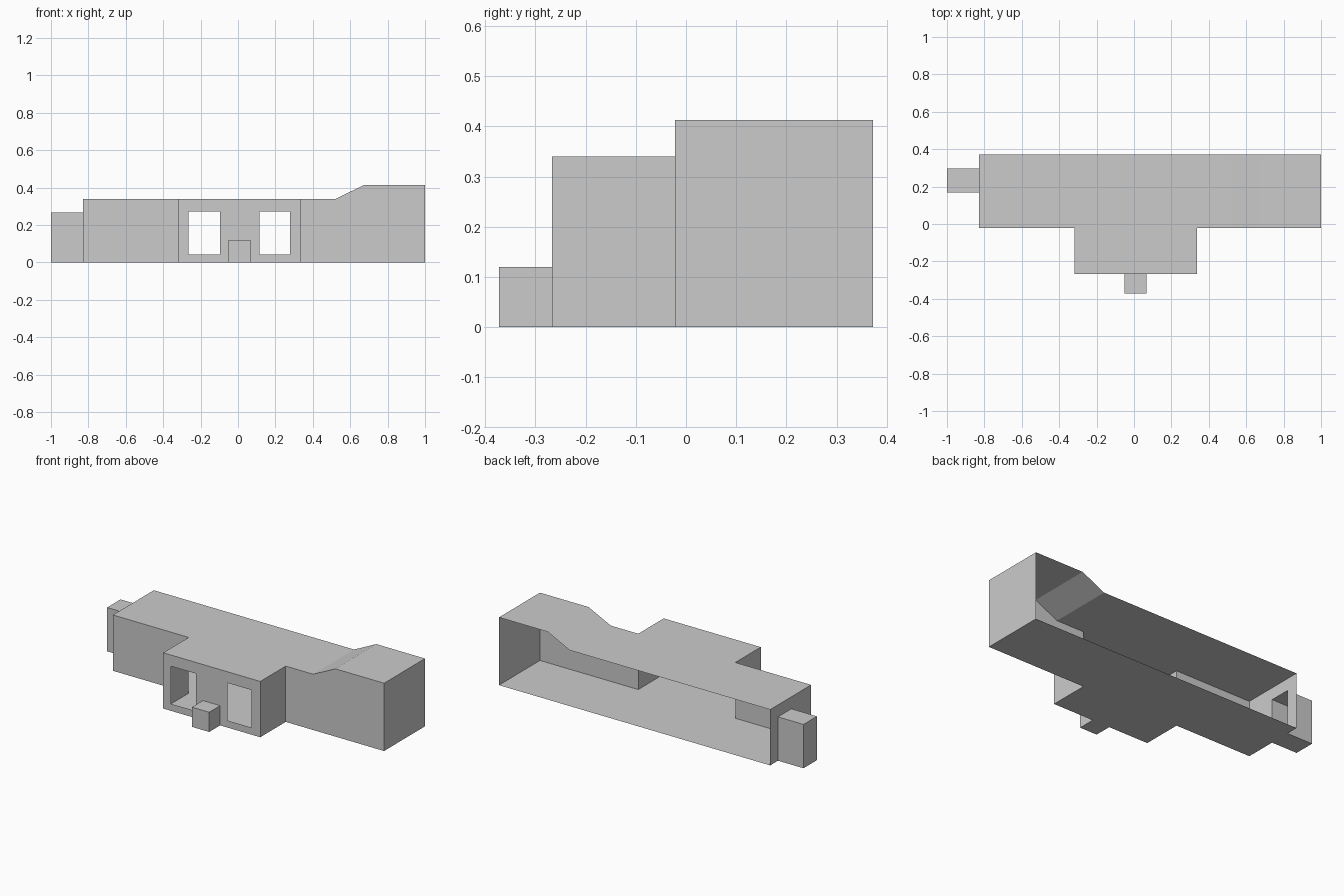
import bpy

if "Cube" in bpy.data.objects:
    bpy.data.objects.remove(bpy.data.objects["Cube"])

# Main plan lines and heights (thin-walled shell, open along the back)
XL, XR, YF, YB = -0.828, 1.0, -0.022, 0.372
BAY_L, BAY_R, BAY_Y = -0.317, 0.337, -0.267
POR_L, POR_R, POR_Y, POR_H = -0.05, 0.066, -0.372, 0.12
ANX_X, ANX_F, ANX_B, ANX_H = -1.0, 0.168, 0.297, 0.267
H, H2, RAMP0, RAMP1 = 0.34, 0.413, 0.522, 0.672
WIN_B, WIN_T = 0.043, 0.272


def sheet(name, polys):
    """Make one object from flat outlines."""
    verts, faces = [], []
    for p in polys:
        faces.append(list(range(len(verts), len(verts) + len(p))))
        verts += p
    me = bpy.data.meshes.new(name)
    me.from_pydata(verts, [], faces)
    ob = bpy.data.objects.new(name, me)
    bpy.context.collection.objects.link(ob)
    return ob


def wall(x0, y0, x1, y1, z0, z1):
    """Upright panel; outside is to the right of the walking direction."""
    return [(x0, y0, z0), (x1, y1, z0), (x1, y1, z1), (x0, y0, z1)]


def slab(x0, x1, y0, y1, z, up=True):
    p = [(x0, y0, z), (x1, y0, z), (x1, y1, z), (x0, y1, z)]
    return p if up else p[::-1]


# Floors of every part
sheet("floor", [
    slab(XL, XR, YF, YB, 0, False),
    slab(BAY_L, BAY_R, BAY_Y, YF, 0, False),
    slab(POR_L, POR_R, POR_Y, BAY_Y, 0, False),
    slab(ANX_X, XL, ANX_F, ANX_B, 0, False)])

# Hall roof: a profile swept from front to back, plus the flat bay roof
profile = [(XL, H), (RAMP0, H), (RAMP1, H2), (XR, H2)]
sheet("hall_roof", [[(a, YF, za), (b, YF, zb), (b, YB, zb), (a, YB, za)]
                    for (a, za), (b, zb) in zip(profile, profile[1:])])
sheet("bay_roof", [slab(BAY_L, BAY_R, BAY_Y, YF, H)])

# Hall front walls either side of the bay
sheet("hall_front_left", [wall(XL, YF, BAY_L, YF, 0, H)])
sheet("hall_front_right", [[(x, YF, z) for x, z in
      [(BAY_R, 0), (XR, 0), (XR, H2), (RAMP1, H2), (RAMP0, H), (BAY_R, H)]]])

# Hall end walls; the left one opens into the annex
sheet("hall_end_right", [wall(XR, YF, XR, YB, 0, H2)])
sheet("hall_end_left", [
    wall(XL, YB, XL, ANX_B, 0, H),
    wall(XL, ANX_B, XL, ANX_F, ANX_H, H),
    wall(XL, ANX_F, XL, YF, 0, H)])

# Bay sides
sheet("bay_sides", [wall(BAY_L, YF, BAY_L, BAY_Y, 0, H),
                    wall(BAY_R, BAY_Y, BAY_R, YF, 0, H)])

# Bay front: panel grid leaving out two windows and the porch doorway
xs = [BAY_L, -0.265, -0.097, POR_L, POR_R, 0.115, 0.278, BAY_R]
front = []
for i, (a, b) in enumerate(zip(xs, xs[1:])):
    if i in (1, 5):
        spans = [(0, WIN_B), (WIN_T, H)]
    elif i == 3:
        spans = [(POR_H, H)]
    else:
        spans = [(0, H)]
    front += [wall(a, BAY_Y, b, BAY_Y, z0, z1) for z0, z1 in spans]
sheet("bay_front", front)

# Entrance porch
sheet("porch", [
    wall(POR_L, BAY_Y, POR_L, POR_Y, 0, POR_H),
    wall(POR_L, POR_Y, POR_R, POR_Y, 0, POR_H),
    wall(POR_R, POR_Y, POR_R, BAY_Y, 0, POR_H),
    slab(POR_L, POR_R, POR_Y, BAY_Y, POR_H)])

# Annex at the left end
sheet("annex", [
    wall(XL, ANX_B, ANX_X, ANX_B, 0, ANX_H),
    wall(ANX_X, ANX_B, ANX_X, ANX_F, 0, ANX_H),
    wall(ANX_X, ANX_F, XL, ANX_F, 0, ANX_H),
    slab(ANX_X, XL, ANX_F, ANX_B, ANX_H)])
